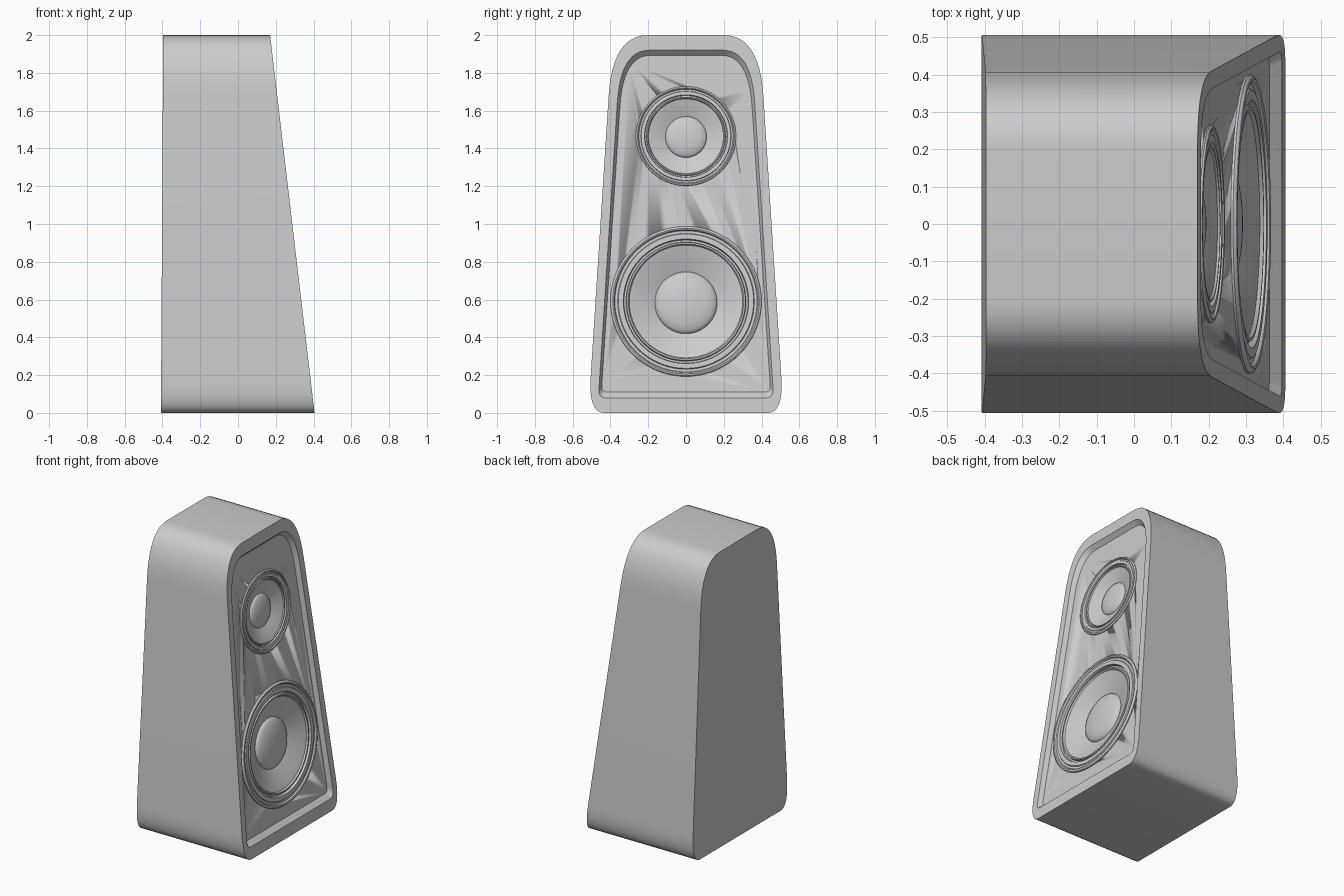
import bpy, bmesh, math
from mathutils import Vector, Matrix

if "Cube" in bpy.data.objects:
    bpy.data.objects.remove(bpy.data.objects["Cube"])

SLOPE = 0.1175            # backward lean of the baffle
DEPTH = 0.03              # recess of the inner baffle
TILT = math.pi / 2 - math.atan(SLOPE)


def front_x(z, depth=0.0):
    return 0.405 - SLOPE * z - depth


def finish(name, bm, angle=30):
    bmesh.ops.remove_doubles(bm, verts=bm.verts, dist=1e-5)
    bmesh.ops.recalc_face_normals(bm, faces=bm.faces)
    me = bpy.data.meshes.new(name)
    bm.to_mesh(me)
    bm.free()
    ob = bpy.data.objects.new(name, me)
    bpy.context.collection.objects.link(ob)
    bpy.ops.object.select_all(action='DESELECT')
    ob.select_set(True)
    bpy.context.view_layer.objects.active = ob
    bpy.ops.object.shade_smooth_by_angle(angle=math.radians(angle))
    return ob


def outline(bot, top, bot_set, top_set, n=12):
    """Rounded trapezoid in (y, z); setbacks are (along flat, along side)."""
    b, t = Vector(bot), Vector(top)
    side = (t - b).normalized()
    flat = Vector((1, 0))
    right = []
    for p0, c, p2 in ((b - flat * bot_set[0], b, b + side * bot_set[1]),
                      (t - side * top_set[1], t, t - flat * top_set[0])):
        for i in range(n + 1):
            u = i / n
            right.append(p0 * (1 - u) ** 2 + c * 2 * u * (1 - u) + p2 * u * u)
    return right + [Vector((-p.x, p.y)) for p in reversed(right)]


# Cabinet: tapered shell with a recessed, leaning baffle
outer = outline((0.517, 0), (0.389, 2.0), (0.085, 0.19), (0.19, 0.32))
rim = outline((0.464, 0.08), (0.346, 1.92), (0.035, 0.05), (0.15, 0.28))
panel = outline((0.448, 0.11), (0.332, 1.893), (0.03, 0.04), (0.145, 0.27))
bm = bmesh.new()
loops = [
    [bm.verts.new((-0.408 + 0.006 * p.y, p.x, p.y)) for p in outer],
    [bm.verts.new((front_x(p.y), p.x, p.y)) for p in outer],
    [bm.verts.new((front_x(p.y), p.x, p.y)) for p in rim],
    [bm.verts.new((front_x(p.y, DEPTH), p.x, p.y)) for p in panel],
]
for a, b in zip(loops, loops[1:]):
    for i in range(len(a)):
        j = (i + 1) % len(a)
        bm.faces.new((a[i], a[j], b[j], b[i]))
bm.faces.new(loops[0])
bm.faces.new(loops[-1])
cabinet = finish("cabinet", bm)

# Driver cross-section (radius, height above baffle), sized for the woofer
DRIVER = [(0.40, -0.005), (0.40, 0.006), (0.395, 0.013), (0.388, 0.016),
          (0.381, 0.013), (0.376, 0.004), (0.362, 0.004), (0.358, 0.010),
          (0.332, 0.010), (0.328, -0.008), (0.318, -0.008), (0.314, 0.006),
          (0.306, 0.006), (0.300, -0.004), (0.280, -0.010), (0.165, -0.060)]
DRIVER += [(0.165 * math.cos(k * math.pi / 16), -0.060 + 0.042 * math.sin(k * math.pi / 16))
           for k in range(1, 9)]


def lathe(name, profile, matrix, steps=72):
    bm = bmesh.new()
    rings = [[bm.verts.new((r * math.cos(2 * math.pi * s / steps),
                            r * math.sin(2 * math.pi * s / steps), h))
              for s in range(steps)] for r, h in profile]
    for a, b in zip(rings, rings[1:]):
        for i in range(steps):
            j = (i + 1) % steps
            bm.faces.new((a[i], a[j], b[j], b[i]))
    bm.transform(matrix)
    return finish(name, bm)


# Drivers, each set in a hole cut through the baffle
for name, z, scale in (("woofer", 0.59, 1.0), ("tweeter", 1.465, 0.6625)):
    place = (Matrix.Translation((front_x(z, DEPTH), 0, z))
             @ Matrix.Rotation(TILT, 4, 'Y') @ Matrix.Scale(scale, 4))
    lathe(name, DRIVER, place)
    cutter = lathe(name + "_hole_cutter",
                   [(0, 0.1), (0.385, 0.1), (0.385, -0.12), (0, -0.12)], place)
    cutter.hide_render = True
    cutter.hide_set(True)
    mod = cabinet.modifiers.new(name + "_hole", 'BOOLEAN')
    mod.operation = 'DIFFERENCE'
    mod.solver = 'EXACT'
    mod.object = cutter
